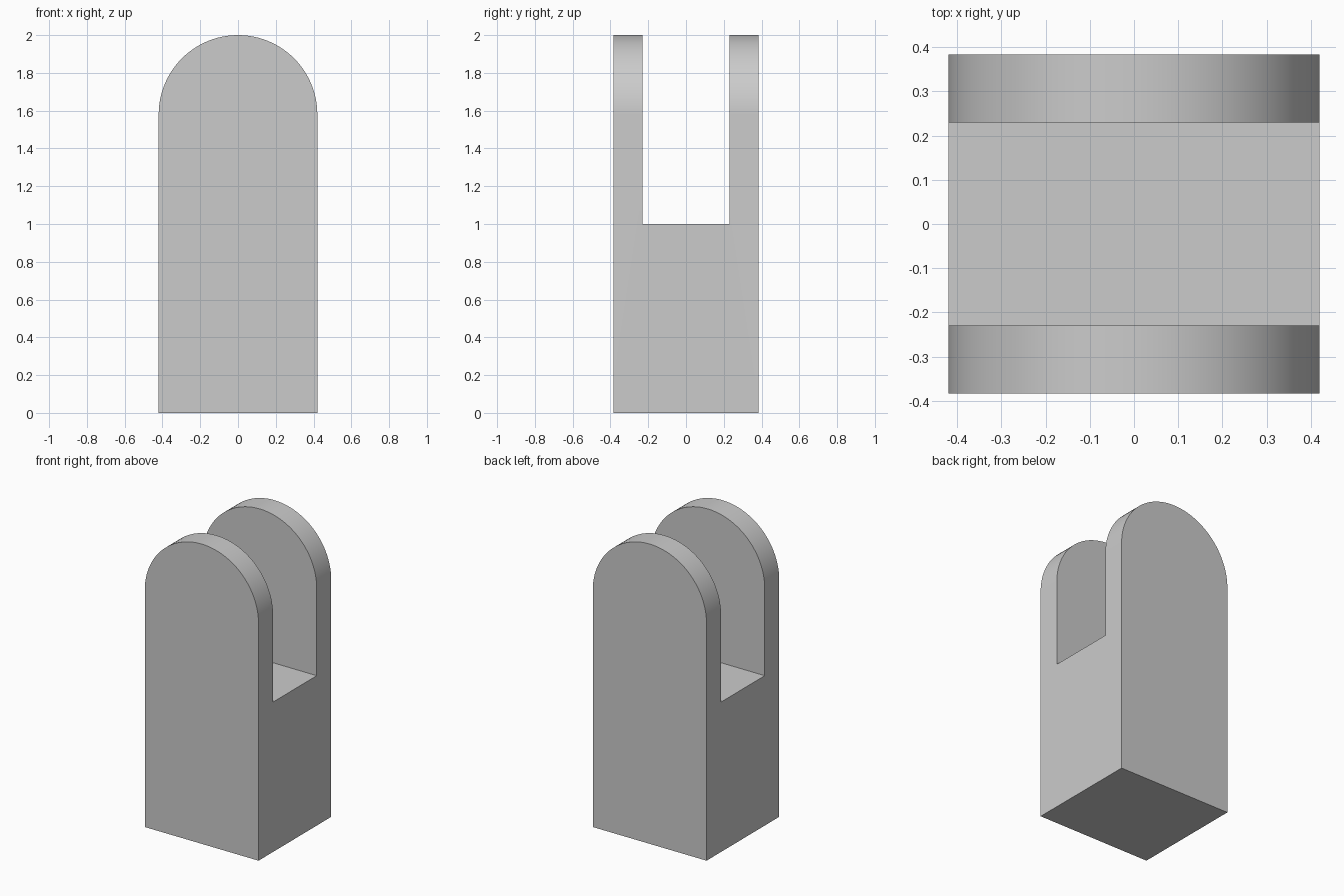
import bpy, bmesh
from math import pi, cos, sin, radians

HALF_W, HALF_D, HEIGHT = 0.42, 0.383, 2.0
SLOT_HALF, SLOT_FLOOR = 0.23, 1.0
ARC_STEPS = 48

default = bpy.data.objects.get("Cube")
if default:
    bpy.data.objects.remove(default, do_unlink=True)

grey = bpy.data.materials.new("light_grey")
grey.use_nodes = True
colour = (0.6, 0.6, 0.6, 1)
grey.diffuse_color = colour
grey.node_tree.nodes["Principled BSDF"].inputs["Base Color"].default_value = colour


def prism(name, outline, half_depth):
    """Extrude an x-z outline symmetrically along y."""
    bm = bmesh.new()
    face = bm.faces.new([bm.verts.new((x, -half_depth, z)) for x, z in outline])
    ext = bmesh.ops.extrude_face_region(bm, geom=[face])
    verts = [v for v in ext["geom"] if isinstance(v, bmesh.types.BMVert)]
    bmesh.ops.translate(bm, verts=verts, vec=(0, 2 * half_depth, 0))
    bmesh.ops.recalc_face_normals(bm, faces=bm.faces)
    mesh = bpy.data.meshes.new(name)
    bm.to_mesh(mesh)
    bm.free()
    mesh.materials.append(grey)
    obj = bpy.data.objects.new(name, mesh)
    bpy.context.collection.objects.link(obj)
    return obj


# Round-topped block
centre_z = HEIGHT - HALF_W
arch = [(-HALF_W, 0), (HALF_W, 0)]
for i in range(ARC_STEPS + 1):
    a = pi * i / ARC_STEPS
    arch.append((HALF_W * cos(a), centre_z + HALF_W * sin(a)))
clevis = prism("clevis_block", arch, HALF_D)

# Slot between the two lugs
w, top = HALF_W + 0.2, HEIGHT + 0.2
cutter = prism("slot_cutter",
               [(-w, SLOT_FLOOR), (w, SLOT_FLOOR), (w, top), (-w, top)], SLOT_HALF)
cutter.hide_render = True
cut = clevis.modifiers.new("slot", "BOOLEAN")
cut.operation = "DIFFERENCE"
cut.solver = "EXACT"
cut.object = cutter

bpy.ops.object.select_all(action="DESELECT")
clevis.select_set(True)
bpy.context.view_layer.objects.active = clevis
bpy.ops.object.modifier_apply(modifier=cut.name)
bpy.data.objects.remove(cutter, do_unlink=True)

# Smooth arcs, crisp edges
bpy.ops.object.shade_smooth_by_angle(angle=radians(30))
